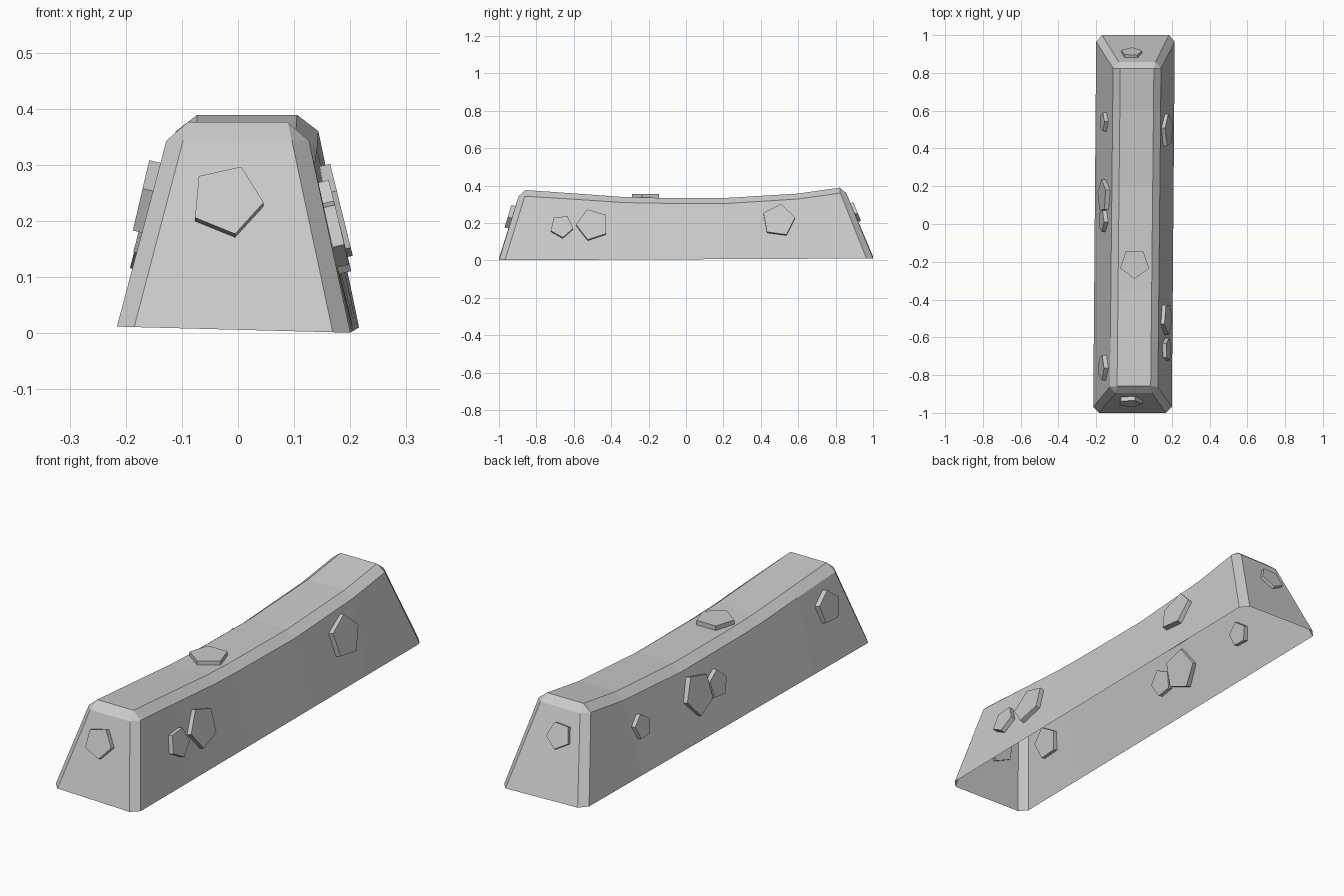
import bpy, bmesh, math
from mathutils import Vector, Matrix

if "Cube" in bpy.data.objects:
    bpy.data.objects.remove(bpy.data.objects["Cube"])

# stations along the wall: y at bottom, y at shoulder, y at top, shoulder z, top z
STATIONS = [
    (-0.968, -0.862, -0.858, 0.343, 0.376),
    (-0.60, -0.60, -0.60, 0.327, 0.358),
    (-0.35, -0.35, -0.35, 0.310, 0.340),
    (-0.20, -0.20, -0.20, 0.306, 0.335),
    (0.20, 0.20, 0.20, 0.303, 0.333),
    (0.60, 0.60, 0.60, 0.328, 0.357),
    (0.965, 0.825, 0.822, 0.360, 0.389),
]


def base_z(x, y):
    return 0.011 + 0.005 * y - 0.026 * x


def bottom(s, y, half=0.208):
    x = s * half + 0.008 * y
    return Vector((x, y, max(0, base_z(x, y))))


def shoulder(s, y, z, half=0.127):
    return Vector((s * half + 0.008 + 0.01 * y, y, z))


# wall shell, open underneath
bm = bmesh.new()
rows = []
for yb, ym, yt, zm, zt in STATIONS:
    row = [bottom(-1, yb), shoulder(-1, ym, zm), shoulder(-1, yt, zt, 0.089),
           shoulder(1, yt, zt, 0.089), shoulder(1, ym, zm), bottom(1, yb)]
    rows.append([bm.verts.new(p) for p in row])
for a, b in zip(rows, rows[1:]):
    for i in range(5):
        bm.faces.new((a[i], a[i + 1], b[i + 1], b[i]))

# sloped ends with chamfered corners
for row, yb, ym, zm in ((rows[0], -1.0, -0.895, 0.343), (rows[-1], 1.0, 0.857, 0.36)):
    bl, br = (bm.verts.new(bottom(s, yb, 0.177)) for s in (-1, 1))
    ml, mr = (bm.verts.new(shoulder(s, ym, zm, 0.097)) for s in (-1, 1))
    for f in ((bl, br, mr, ml), (ml, mr, row[3], row[2]),
              (row[0], bl, ml, row[1]), (br, row[5], row[4], mr),
              (row[1], ml, row[2]), (mr, row[4], row[3])):
        bm.faces.new(f)
bmesh.ops.recalc_face_normals(bm, faces=bm.faces)
if sum(f.normal.z * f.calc_area() for f in bm.faces) < 0:
    bmesh.ops.reverse_faces(bm, faces=bm.faces)
me = bpy.data.meshes.new("wall_body")
bm.to_mesh(me)
bm.free()
bpy.context.collection.objects.link(bpy.data.objects.new("wall_body", me))


# five-sided stones set into the faces
def stone(name, center, u, v, radius, angle, out=0.022, inside=0.018):
    u, v = Vector(u).normalized(), Vector(v).normalized()
    n = u.cross(v)
    bm = bmesh.new()
    rings = []
    for d in (-inside, out):
        ring = []
        for k in range(5):
            a = math.radians(angle + 72 * k)
            ring.append(bm.verts.new(Vector(center) + n * d
                                     + (u * math.cos(a) + v * math.sin(a)) * radius))
        rings.append(ring)
    lo, hi = rings
    bm.faces.new(hi)
    bm.faces.new(lo[::-1])
    for k in range(5):
        j = (k + 1) % 5
        bm.faces.new((lo[k], lo[j], hi[j], hi[k]))
    me = bpy.data.meshes.new(name)
    bm.to_mesh(me)
    bm.free()
    bpy.context.collection.objects.link(bpy.data.objects.new(name, me))


# side stones: side, y, z, radius, angle (measured in y-z as seen from the right)
SIDE = [(1, -0.50, 0.187, 0.088, 37), (1, -0.665, 0.178, 0.063, 60),
        (1, 0.495, 0.21, 0.09, 10),
        (-1, 0.54, 0.20, 0.053, 20), (-1, 0.147, 0.195, 0.09, 40),
        (-1, 0.018, 0.19, 0.06, 10), (-1, -0.76, 0.235, 0.07, 15)]
for i, (s, y, z, r, a) in enumerate(SIDE):
    zm = 0.303 + 0.055 * y * y
    t = z / zm
    x = bottom(s, y).x * (1 - t) + shoulder(s, y, zm).x * t
    stone(f"side_stone_{i + 1}", (x, y, z), (0, s, 0), (-s * 0.078, 0, zm), r, a)

# end stones and top stone
stone("front_stone", (-0.02, -0.93, 0.232), (1, 0, 0), (0, 0.105, 0.343), 0.066, 67)
stone("back_stone", (-0.013, 0.893, 0.257), (-1, 0, 0), (0, -0.14, 0.345), 0.058, 50)
stone("top_stone", (0.003, -0.21, 0.335), (1, 0, 0), (0, 1, 0), 0.08, -90, 0.02)
